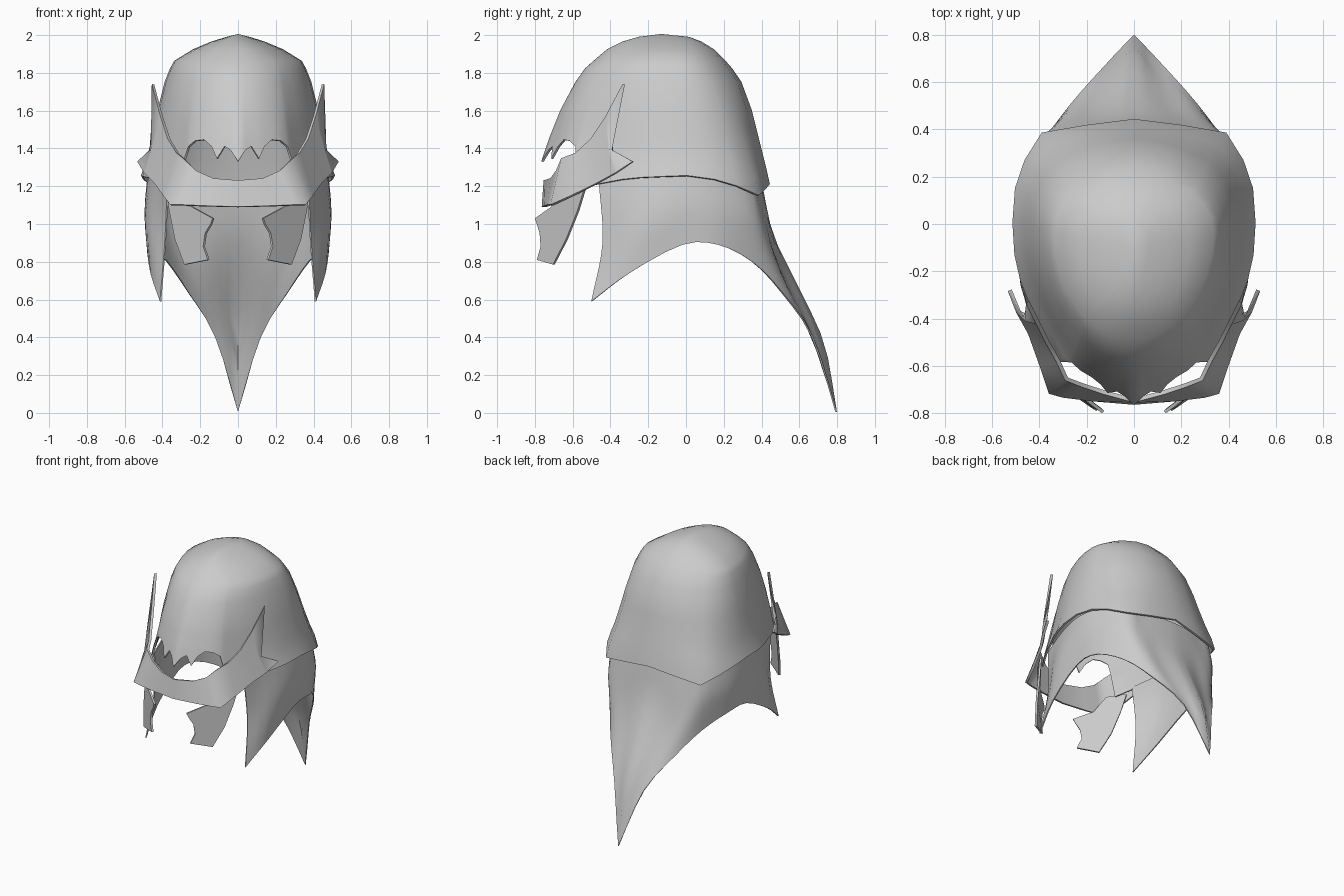
import bpy, bmesh, math
from mathutils import Vector

cube = bpy.data.objects.get("Cube")
if cube:
    bpy.data.objects.remove(cube)

steel = bpy.data.materials.new("plain grey steel")
steel.use_nodes = True
GREY = (0.6, 0.6, 0.6, 1)
steel.diffuse_color = GREY
steel.node_tree.nodes["Principled BSDF"].inputs["Base Color"].default_value = GREY


def lookup(table, z):
    """Linear interpolation in rows that begin with a height."""
    for low, high in zip(table, table[1:]):
        if z <= high[0]:
            t = (z - low[0]) / (high[0] - low[0])
            return [a + (b - a) * t for a, b in zip(low[1:], high[1:])]
    return table[-1][1:]


def spline(points, count):
    """Smooth curve through the points, resampled evenly."""
    pts = [Vector(p) for p in points]
    pts = [2 * pts[0] - pts[1]] + pts + [2 * pts[-1] - pts[-2]]
    spans = len(pts) - 3
    result = []
    for k in range(count + 1):
        s = k * spans / count
        i = min(int(s), spans - 1)
        t = s - i
        a, b, c, d = pts[i:i + 4]
        result.append(0.5 * (2 * b + (c - a) * t + (2 * a - 5 * b + 4 * c - d) * t ** 2
                             + (3 * b - a - 3 * c + d) * t ** 3))
    return result


def shell(name, verts, faces, thickness):
    """Half a sheet, mirrored across x, thickened and shaded."""
    bm = bmesh.new()
    vs = [bm.verts.new(v) for v in verts]
    for f in faces:
        bm.faces.new([vs[i] for i in f])
    bmesh.ops.remove_doubles(bm, verts=bm.verts, dist=0.0005)
    bmesh.ops.recalc_face_normals(bm, faces=bm.faces)
    mesh = bpy.data.meshes.new(name)
    bm.to_mesh(mesh)
    bm.free()
    mesh.materials.append(steel)
    obj = bpy.data.objects.new(name, mesh)
    bpy.context.collection.objects.link(obj)
    bpy.ops.object.select_all(action='DESELECT')
    obj.select_set(True)
    bpy.context.view_layer.objects.active = obj
    obj.modifiers.new("mirror", 'MIRROR').merge_threshold = 0.001
    bpy.ops.object.modifier_apply(modifier="mirror")
    mod = obj.modifiers.new("thickness", 'SOLIDIFY')
    mod.thickness = thickness
    mod.offset = 0
    bpy.ops.object.modifier_apply(modifier="thickness")
    bpy.ops.object.shade_smooth_by_angle(angle=math.radians(60))


def loft(name, columns, thickness):
    """Skin a list of columns of equal length."""
    n = len(columns[0])
    verts = [p for col in columns for p in col]
    faces = [(c * n + r, c * n + n + r, c * n + n + r + 1, c * n + r + 1)
             for c in range(len(columns) - 1) for r in range(n - 1)]
    shell(name, verts, faces, thickness)


# Dome: height, front y, back y, half width
LEVELS = [(1.15, -.80, .45, .53), (1.25, -.785, .43, .51), (1.33, -.76, .41, .48),
          (1.45, -.72, .38, .452), (1.6, -.66, .343, .42), (1.75, -.58, .288, .383),
          (1.82, -.53, .24, .355), (1.86, -.485, .205, .333), (1.92, -.415, .145, .235),
          (1.96, -.335, .08, .14), (1.985, -.25, .015, .06), (2, -.13, -.13, 0)]
# Plan outline: share of width, share of length, height of the lower edge
# (the first entries are the brow teeth and the eye arch)
OUTLINE = [(0, 0, 1.33), (.08, .015, 1.39), (.15, .028, 1.41), (.23, .04, 1.345),
           (.3, .055, 1.41), (.39, .075, 1.445), (.49, .1, 1.44), (.56, .135, 1.41),
           (.585, .15, 1.35), (.61, .175, 1.18), (.73, .26, 1.21), (.85, .37, 1.235),
           (.93, .45, 1.245), (.98, .54, 1.25), (1, .65, 1.255), (.97, .77, 1.235),
           (.88, .86, 1.2), (.73, .945, 1.15), (.38, .975, 1.18), (0, 1, 1.21)]
columns = []
for u, v, edge in OUTLINE:
    heights = [edge + (1.5 - edge) * k / 4 for k in range(5)]
    heights += [1.55] + [row[0] for row in LEVELS if row[0] > 1.5]
    # The corners melt into an ellipse towards the crown
    start, reach = (1.2, .35) if v > .65 else (1.4, -.65)
    ellipse = .65 + reach * math.sqrt(1 - u * u)
    column = []
    for z in heights:
        front, back, width = lookup(LEVELS, z)
        blend = min(1, max(0, (z - start) / (1.8 - start)))
        share = v + (ellipse - v) * blend
        column.append((u * width, front + (back - front) * share, z))
    columns.append(column)
loft("helmet_dome", columns, 0.012)

# Neck guard: columns from the dome edge to the hem, front to tail
GUARD = [[(.37, -.46, 1.22), (.385, -.44, .9), (.41, -.5, .59)],
         [(.44, -.22, 1.25), (.475, -.25, 1.0), (.46, -.3, .74)],
         [(.475, 0, 1.26), (.49, 0, 1.08), (.48, -.02, .89)],
         [(.45, .18, 1.24), (.47, .18, 1.07), (.465, .17, .89)],
         [(.36, .35, 1.18), (.385, .36, 1.02), (.375, .35, .8)],
         [(.25, .37, 1.2), (.28, .43, .93), (.265, .505, .64)],
         [(.12, .39, 1.21), (.15, .48, .81), (.12, .67, .4)],
         [(0, .4, 1.21), (0, .46, .94), (0, .6, .65), (0, .73, .36), (0, .795, .005)]]
rough = [spline(col, 10) for col in GUARD]
rows = [spline(row, 21) for row in zip(*rough)]
loft("neck_guard", list(zip(*rows)), 0.008)

# Visor band: upper and lower edge, ending in a swept wing and a side spike
UPPER = [(0, -.745, 1.23), (.13, -.71, 1.24), (.22, -.68, 1.28), (.285, -.655, 1.345),
         (.32, -.58, 1.375), (.365, -.5, 1.45), (.405, -.42, 1.57)]
LOWER = [(0, -.755, 1.09), (.18, -.74, 1.095), (.3, -.725, 1.1), (.355, -.71, 1.1),
         (.39, -.6, 1.15), (.44, -.46, 1.22), (.49, -.37, 1.27)]
WING = [(.45, -.33, 1.74), (.465, -.4, 1.39), (.525, -.28, 1.33)]
n = len(UPPER)
last, base = n - 1, 2 * n
faces = [(i, i + 1, n + i + 1, n + i) for i in range(last)]
faces += [(last, base, base + 1), (last, base + 1, n + last), (base + 1, base + 2, n + last)]
shell("visor", UPPER + LOWER + WING, faces, 0.018)

# Cheek plates hanging under the visor
CHEEK = [(.13, -.795, 1.03), (.14, -.785, 1), (.17, -.77, .95), (.18, -.765, .88),
         (.155, -.785, .81), (.28, -.7, .785), (.33, -.63, .92), (.36, -.57, 1.07),
         (.38, -.53, 1.2), (.3, -.65, 1.2), (.24, -.71, 1.09)]
shell("cheek_plates", CHEEK, [range(len(CHEEK))], 0.014)
